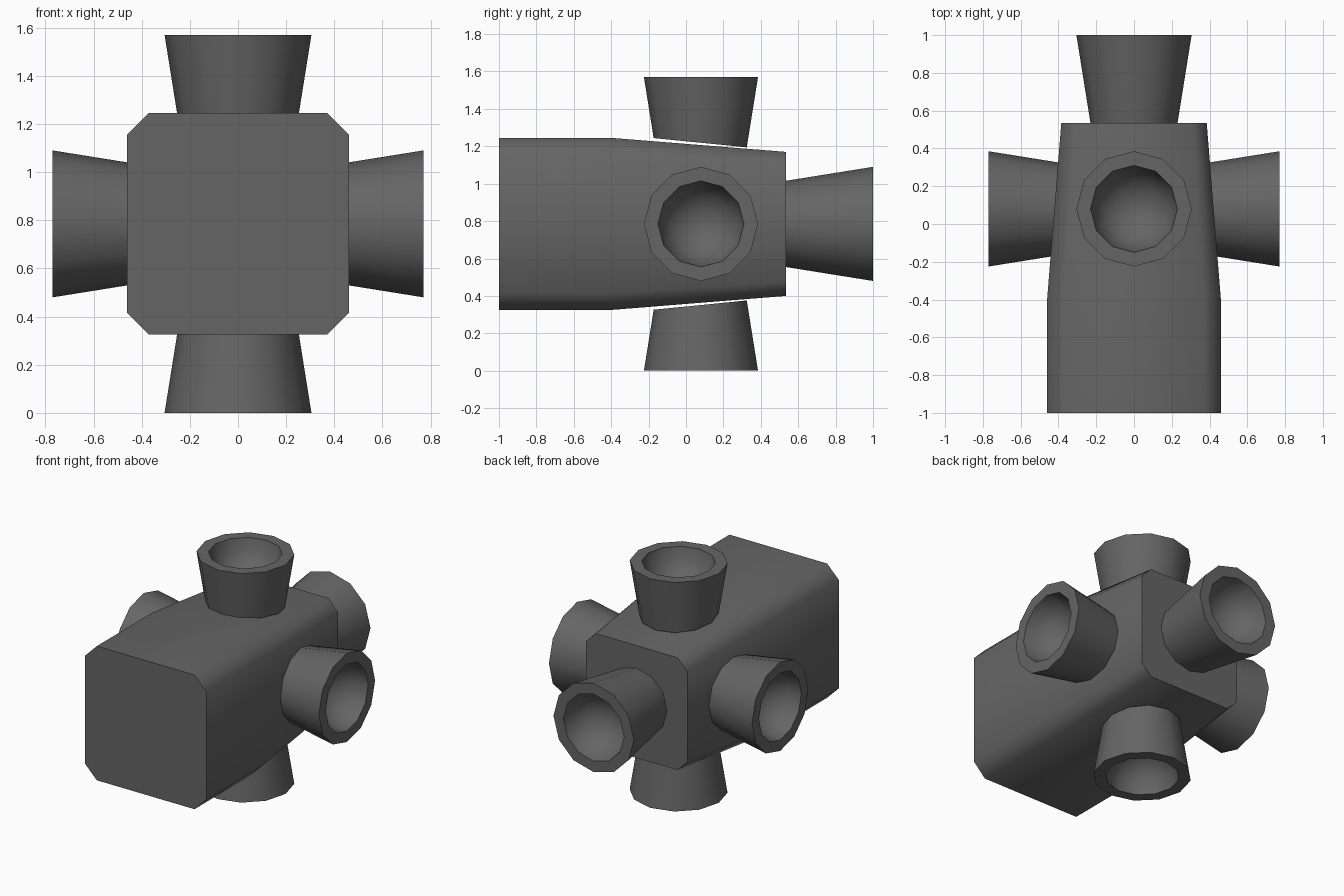
import bpy, bmesh, math
from mathutils import Matrix, Vector

if "Cube" in bpy.data.objects:
    bpy.data.objects.remove(bpy.data.objects["Cube"])

grey = bpy.data.materials.new("dark grey")
grey.diffuse_color = (0.13, 0.13, 0.13, 1)
grey.use_nodes = True
grey.node_tree.nodes["Principled BSDF"].inputs["Base Color"].default_value = grey.diffuse_color
ZC, YC = 0.785, 0.08


def finish(name, bm):
    bmesh.ops.recalc_face_normals(bm, faces=bm.faces)
    me = bpy.data.meshes.new(name)
    bm.to_mesh(me)
    bm.free()
    ob = bpy.data.objects.new(name, me)
    bpy.context.collection.objects.link(ob)
    me.materials.append(grey)
    bpy.ops.object.select_all(action='DESELECT')
    ob.select_set(True)
    bpy.context.view_layer.objects.active = ob
    bpy.ops.object.shade_smooth_by_angle(angle=math.radians(50))
    return ob


def bridge(bm, rings):
    for a, b in zip(rings, rings[1:]):
        n = len(a)
        for i in range(n):
            bm.faces.new((a[i], a[(i + 1) % n], b[(i + 1) % n], b[i]))


# hull: chamfered square section, tapering towards the back
bm = bmesh.new()
rings = []
for y, h in ((-1, 0.46), (-0.4, 0.46), (0.535, 0.385)):
    c = h * 0.805
    sec = [(h, c), (c, h), (-c, h), (-h, c), (-h, -c), (-c, -h), (c, -h), (h, -c)]
    rings.append([bm.verts.new((x, y, ZC + z)) for x, z in sec])
bridge(bm, rings)
bm.faces.new(rings[0])
bm.faces.new(rings[-1])
finish("hull", bm)


def nozzle(name, matrix, tip, base, slope=0.0):
    """Flared nozzle along local +z with a bowl inside; base slants along local y."""
    bm = bmesh.new()
    flare = 0.16
    profile = [(0.305 - flare * (tip - base), base), (0.305, tip)]
    profile += [(0.23 * math.cos(t), tip - 0.22 * math.sin(t))
                for t in (math.radians(a) for a in (0, 22, 44, 66))]
    rings = []
    for k, (r, z) in enumerate(profile):
        ring = []
        for i in range(12):
            a = i * math.pi / 6
            rr, zz = r, z
            if k == 0:  # slanted foot follows the hull taper
                zz = z - slope * r * math.sin(a)
                rr = 0.305 - flare * (tip - zz)
            ring.append(bm.verts.new((rr * math.cos(a), rr * math.sin(a), zz)))
        rings.append(ring)
    bridge(bm, rings)
    bm.faces.new(rings[0])
    centre = bm.verts.new((0, 0, tip - 0.22))
    last = rings[-1]
    for i in range(12):
        bm.faces.new((last[i], last[(i + 1) % 12], centre))
    bm.transform(matrix)
    finish(name, bm)


# four nozzles around the hull, one at the rear
for name, angle, tip, base in (("top_nozzle", 0, 0.785, 0.434),
                               ("right_nozzle", 90, 0.77, 0.415),
                               ("bottom_nozzle", 180, 0.785, 0.434),
                               ("left_nozzle", 270, 0.77, 0.415)):
    m = Matrix.Translation((0, YC, ZC)) @ Matrix.Rotation(math.radians(angle), 4, 'Y')
    nozzle(name, m, tip, base, 0.1)
nozzle("rear_nozzle", Matrix.Translation((0, 0, ZC)) @ Matrix.Rotation(-math.pi / 2, 4, 'X'),
       1.0, 0.53)
